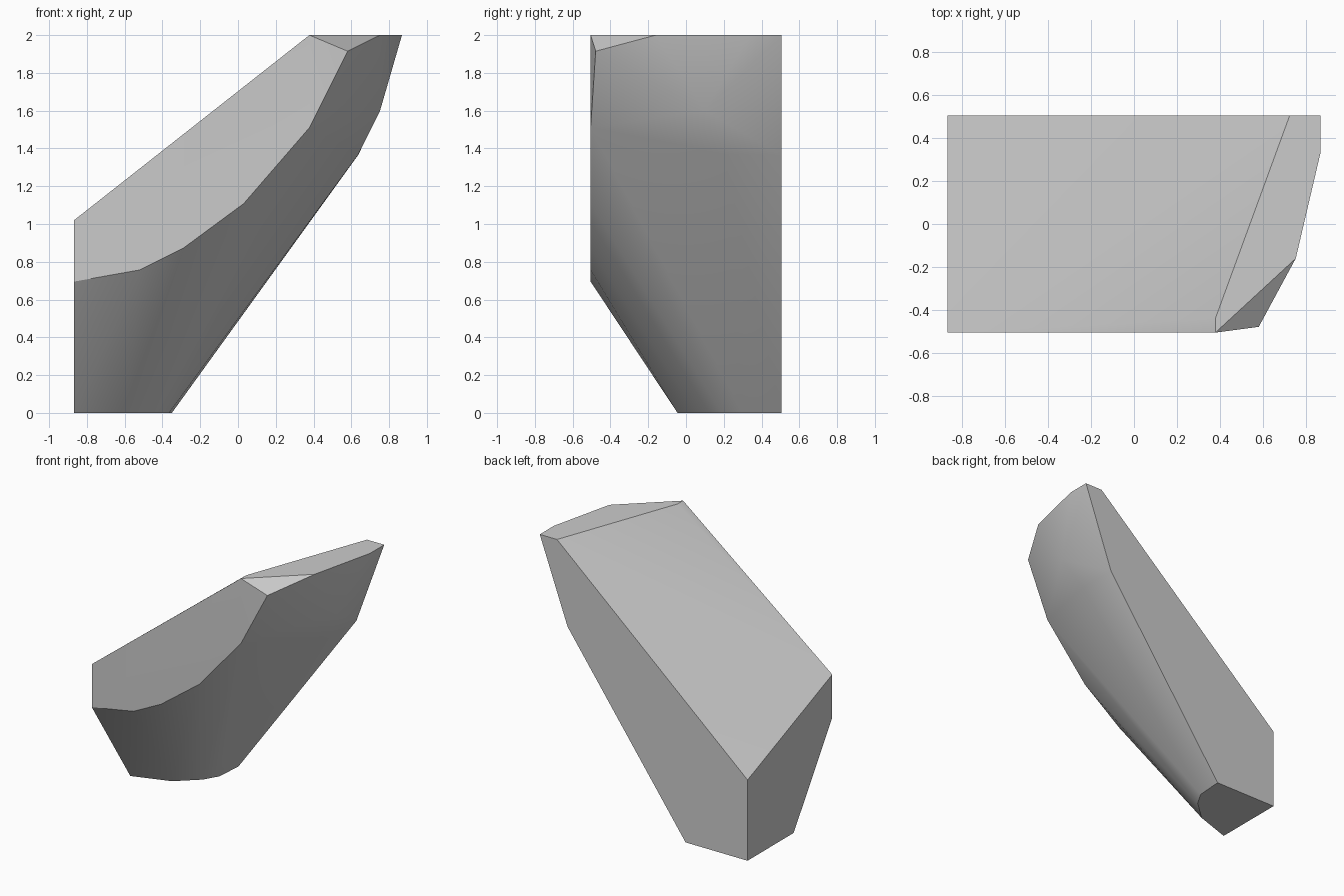
import bpy
import bmesh
import math

# Remove only the default cube
cube = bpy.data.objects.get("Cube")
if cube:
    bpy.data.objects.remove(cube, do_unlink=True)

HALF_DEPTH = 0.505
SIDE = 0.868

# Plain grey stone
grey = bpy.data.materials.new("plain_grey")
grey.use_nodes = True
colour = (0.6, 0.6, 0.6, 1)
grey.diffuse_color = colour
grey.node_tree.nodes["Principled BSDF"].inputs["Base Color"].default_value = colour

# Front outline (x, z), following the curved lower rim up to the crest
front = [(-SIDE, 1.02), (-SIDE, 0.695), (-0.52, 0.757), (-0.29, 0.872),
         (0.03, 1.108), (0.378, 1.51), (0.378, 2)]
# Back outline (x, z)
back = [(-SIDE, 0.61), (-SIDE, 0), (-0.35, 0), (0.636, 1.365), (SIDE, 2), (0.724, 2)]
# Rounded edge of the foot (x, y) at ground level
foot = [(-SIDE, -0.045), (-0.585, 0.05), (-0.43, 0.19), (-0.365, 0.30)]
# Rounded edge of the crest (x, y) at the top
crest = [(0.378, -0.44), (0.752, -0.16), (SIDE, 0.335)]
# Chipped corner, then the two bulges of the belly below the crest
extra = [(0.58, -0.478, 1.915), (0.752, 0.1, 1.6), (0.638, 0.2, 1.37)]

points = [(x, -HALF_DEPTH, z) for x, z in front]
points += [(x, HALF_DEPTH, z) for x, z in back]
points += [(x, y, 0) for x, y in foot]
points += [(x, y, 2) for x, y in crest]
points += extra

# Wrap the outlines in one convex leaning block
bm = bmesh.new()
for p in points:
    bm.verts.new(p)
hull = bmesh.ops.convex_hull(bm, input=bm.verts[:])
loose = {v for v in hull["geom_interior"] + hull["geom_unused"]
         if isinstance(v, bmesh.types.BMVert)}
bmesh.ops.delete(bm, geom=list(loose), context='VERTS')
bmesh.ops.dissolve_limit(bm, angle_limit=math.radians(0.5),
                         verts=bm.verts[:], edges=bm.edges[:])
bmesh.ops.recalc_face_normals(bm, faces=bm.faces[:])

mesh = bpy.data.meshes.new("leaning_block")
bm.to_mesh(mesh)
bm.free()
mesh.materials.append(grey)
block = bpy.data.objects.new("leaning_block", mesh)
bpy.context.collection.objects.link(block)

# Soft shading on the curved belly, crisp outer edges
bpy.ops.object.select_all(action='DESELECT')
block.select_set(True)
bpy.context.view_layer.objects.active = block
bpy.ops.object.shade_smooth_by_angle(angle=math.radians(30))
